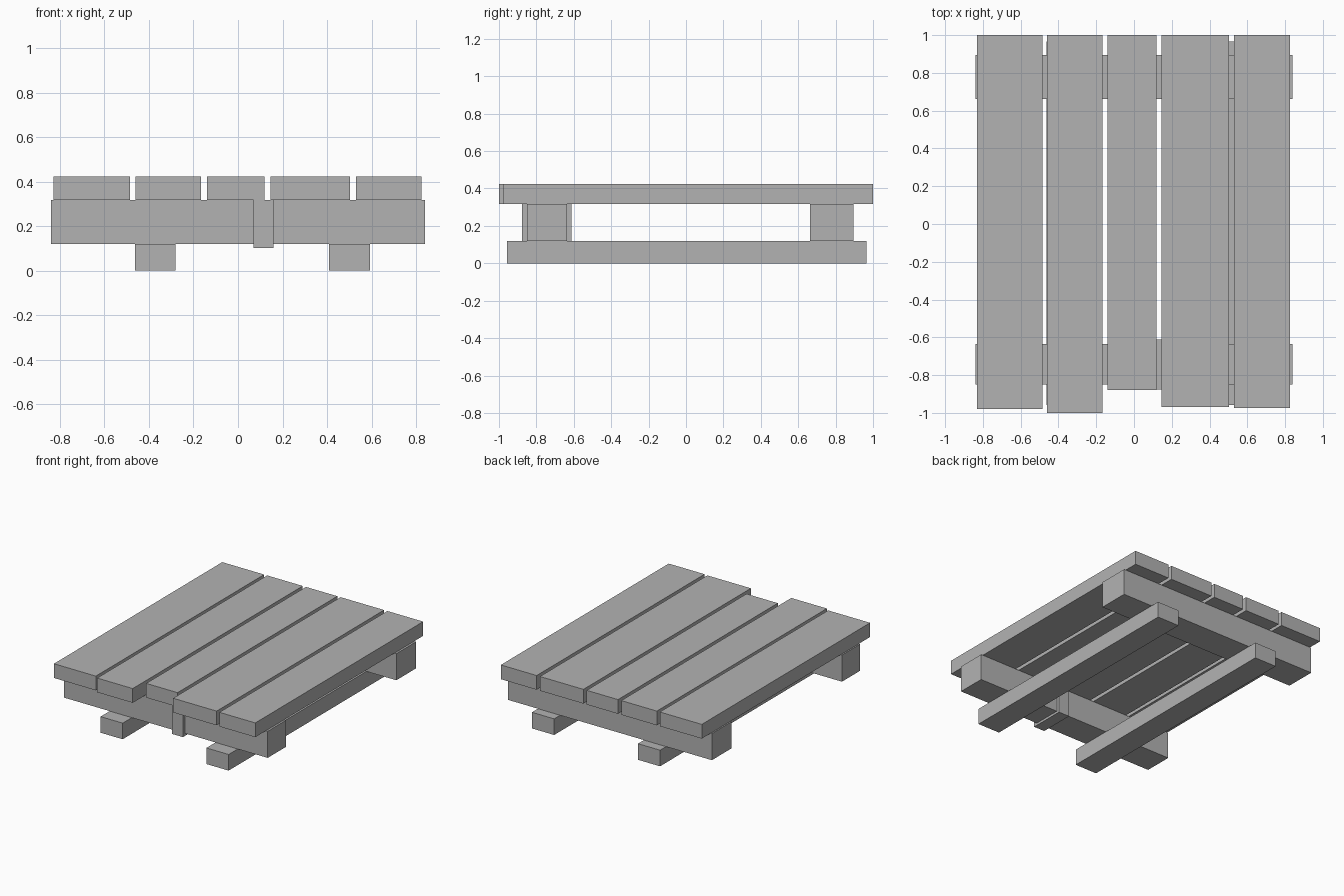
import bpy

if "Cube" in bpy.data.objects:
    bpy.data.objects.remove(bpy.data.objects["Cube"])

grey = bpy.data.materials.new("plain grey")
grey.diffuse_color = (0.45, 0.45, 0.45, 1)
grey.use_nodes = True
grey.node_tree.nodes["Principled BSDF"].inputs["Base Color"].default_value = grey.diffuse_color


def box(name, x, y, z):
    """Box spanning the (min, max) ranges on each axis."""
    bpy.ops.mesh.primitive_cube_add(size=1)
    ob = bpy.context.object
    ob.name = name
    mid = [(a + b) / 2 for a, b in (x, y, z)]
    size = [b - a for a, b in (x, y, z)]
    for v in ob.data.vertices:
        v.co = [c * s for c, s in zip(v.co, size)]
    ob.location = mid
    ob.data.materials.append(grey)
    return ob


# Top planks: left edge, right edge, uneven front end
planks = [
    (-0.83, -0.485, -0.98),
    (-0.46, -0.167, -1.0),
    (-0.14, 0.118, -0.88),
    (0.145, 0.503, -0.97),
    (0.53, 0.825, -0.975),
]
for i, (x0, x1, front) in enumerate(planks, 1):
    box(f"top_plank_{i}", (x0, x1), (front, 1.0), (0.318, 0.424))

# Cross beams under the planks
box("front_cross_beam", (-0.84, 0.84), (-0.85, -0.635), (0.12, 0.318))
box("back_cross_beam", (-0.84, 0.84), (0.663, 0.895), (0.12, 0.318))

# Strap wrapped around the front beam
box("beam_strap", (0.07, 0.16), (-0.877, -0.612), (0.103, 0.318))

# Bottom runners
for side, x in (("left", (-0.462, -0.28)), ("right", (0.41, 0.593))):
    box(f"{side}_runner", x, (-0.957, 0.965), (0.0, 0.12))
